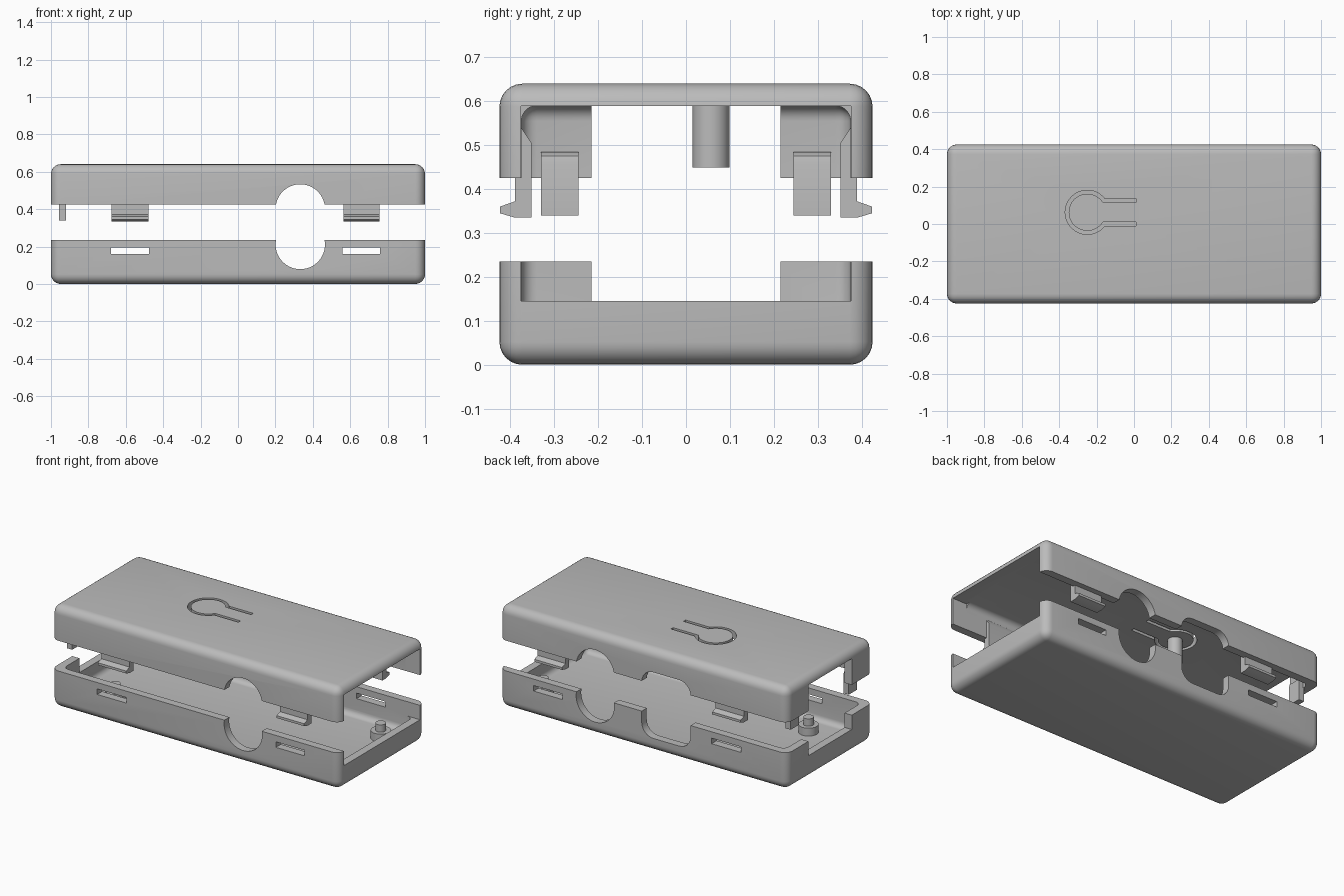
import bpy, bmesh, math
from mathutils import Vector, Matrix

if "Cube" in bpy.data.objects:
    bpy.data.objects.remove(bpy.data.objects["Cube"], do_unlink=True)

grey = bpy.data.materials.new("plain_grey")
grey.use_nodes = True
colour = (0.5, 0.5, 0.5, 1)
grey.diffuse_color = colour
grey.node_tree.nodes["Principled BSDF"].inputs["Base Color"].default_value = colour

W, D, WALL = 1.0, 0.425, 0.05        # half width, half depth, wall thickness
TRAY_TOP, LID_BOTTOM, LID_TOP = 0.235, 0.425, 0.64
LIFT = LID_BOTTOM - TRAY_TOP         # the lid floats this far above the tray
CLIP_X = [(-0.68, -0.475), (0.56, 0.76)]


def finish(name, bm):
    bmesh.ops.recalc_face_normals(bm, faces=bm.faces)
    mesh = bpy.data.meshes.new(name)
    bm.to_mesh(mesh)
    bm.free()
    mesh.materials.append(grey)
    obj = bpy.data.objects.new(name, mesh)
    bpy.context.collection.objects.link(obj)
    return obj


def box(name, lo, hi, radius=0, segments=6):
    bm = bmesh.new()
    bmesh.ops.create_cube(bm, size=1)
    lo, hi = Vector(lo), Vector(hi)
    bmesh.ops.scale(bm, vec=hi - lo, verts=bm.verts)
    bmesh.ops.translate(bm, vec=(lo + hi) / 2, verts=bm.verts)
    if radius:
        bmesh.ops.bevel(bm, geom=bm.edges[:], offset=radius, segments=segments,
                        profile=0.5, affect='EDGES')
    return finish(name, bm)


def cylinder(name, centre, radius, height, along_y=False, sides=48):
    bm = bmesh.new()
    turn = Matrix.Rotation(math.pi / 2, 4, 'X') if along_y else Matrix()
    bmesh.ops.create_cone(bm, cap_ends=True, segments=sides, radius1=radius,
                          radius2=radius, depth=height,
                          matrix=Matrix.Translation(centre) @ turn)
    return finish(name, bm)


def extrude(name, points, axis, lo, hi):
    """Sweep a closed 2D profile along one axis."""
    bm = bmesh.new()
    verts = []
    for p in points:
        co = list(p)
        co.insert(axis, lo)
        verts.append(bm.verts.new(co))
    face = bm.faces.new(verts)
    side = bmesh.ops.extrude_face_region(bm, geom=[face])["geom"]
    step = Vector((0, 0, 0))
    step[axis] = hi - lo
    bmesh.ops.translate(bm, vec=step,
                        verts=[v for v in side if isinstance(v, bmesh.types.BMVert)])
    return finish(name, bm)


def activate(obj):
    bpy.ops.object.select_all(action='DESELECT')
    obj.select_set(True)
    bpy.context.view_layer.objects.active = obj


def cut(obj, cutter):
    activate(obj)
    mod = obj.modifiers.new("cut", 'BOOLEAN')
    mod.operation, mod.solver, mod.object = 'DIFFERENCE', 'EXACT', cutter
    bpy.ops.object.modifier_apply(modifier=mod.name)
    bpy.data.objects.remove(cutter, do_unlink=True)


def cut_ports(obj, dz):
    """Round port through both long walls, and a rounded slot in the back."""
    cut(obj, cylinder("port", (0.333, 0, 0.211 + dz), 0.132, 1.2, True, 64))
    cut(obj, box("back_port", (-0.33, 0.25, 0.085 + dz), (0.01, 0.6, 0.31 + dz), 0.08))


# Lower tray: rounded shell with a low wall at each end
tray = box("tray", (-W, -D, 0), (W, D, 0.5), 0.052)
cut(tray, box("trim", (-2, -1, TRAY_TOP), (2, 1, 1)))
cut(tray, box("cavity", (WALL - W, WALL - D, WALL), (W - WALL, D - WALL, 0.6), 0.035))
cut(tray, box("right_gap", (0.9, -0.376, 0.145), (1.2, 0.376, 0.4)))
cut(tray, box("left_gap", (-1.2, -0.215, 0.145), (-0.9, 0.215, 0.4)))
cut_ports(tray, 0)
for x0, x1 in CLIP_X:
    cut(tray, box("clip_slot", (x0, -0.6, 0.16), (x1, 0.6, 0.195)))

# Upper lid: the same shell turned over
lid = box("lid", (-W, -D, 0.3), (W, D, LID_TOP), 0.052)
cut(lid, box("trim", (-2, -1, 0), (2, 1, LID_BOTTOM)))
cut(lid, box("cavity", (WALL - W, WALL - D, 0.2), (W - WALL, D - WALL, LID_TOP - WALL), 0.035))
cut(lid, box("right_gap", (0.9, -0.376, 0.3), (1.2, 0.376, 0.589)))
cut(lid, box("left_gap", (-1.2, -0.215, 0.3), (-0.9, 0.215, 0.589)))
cut_ports(lid, LIFT)

# Keyhole-shaped groove that frees the push button
BX, BY, TIP = -0.25, 0.0625, 0.01


def keyhole(radius, half):
    start = math.asin(half / radius)
    steps = 40
    angles = [start + (2 * math.pi - 2 * start) * i / steps for i in range(steps + 1)]
    arc = [(BX + radius * math.cos(a), BY + radius * math.sin(a)) for a in angles]
    return [(TIP, BY + half)] + arc + [(TIP, BY - half)]


groove = keyhole(0.118, 0.073) + keyhole(0.099, 0.052)[::-1]
cut(lid, extrude("groove", groove, 2, 0.55, 0.7))

# Push button post under the roof
post = cylinder("button_post", (BX, 0.057, 0.522), 0.042, 0.145)
parts = [tray, lid, post]

# Snap clips along the front and back of the lid
hook = [(0.352, 0.335), (0.39, 0.335), (0.424, 0.345), (0.424, 0.36),
        (0.39, 0.372), (0.39, 0.54), (0.375, 0.54), (0.352, 0.505)]
for side, sign in (("front", -1), ("back", 1)):
    for end, (x0, x1) in zip(("right", "left"), CLIP_X):
        parts.append(extrude(f"{side}_{end}_clip", [(sign * y, z) for y, z in hook],
                             0, x0 + 0.004, x1 - 0.004))
    # Plain locating tabs on the end wall
    tab = [(-0.957, 0.34), (-0.92, 0.34), (-0.92, 0.455), (-0.925, 0.475),
           (-0.94, 0.485), (-0.957, 0.485)]
    y0, y1 = sorted((sign * 0.245, sign * 0.33))
    parts.append(extrude(f"{side}_end_tab", tab, 1, y0, y1))

# Stepped board pegs on the tray floor
for name, x, y in (("back", 0.84, 0.215), ("front", -0.7, -0.215)):
    parts.append(cylinder(f"{name}_peg_base", (x, y, 0.072), 0.057, 0.055))
    parts.append(cylinder(f"{name}_peg_pin", (x, y, 0.115), 0.03, 0.06))

for obj in parts:
    activate(obj)
    bpy.ops.object.shade_smooth_by_angle(angle=math.radians(35))
